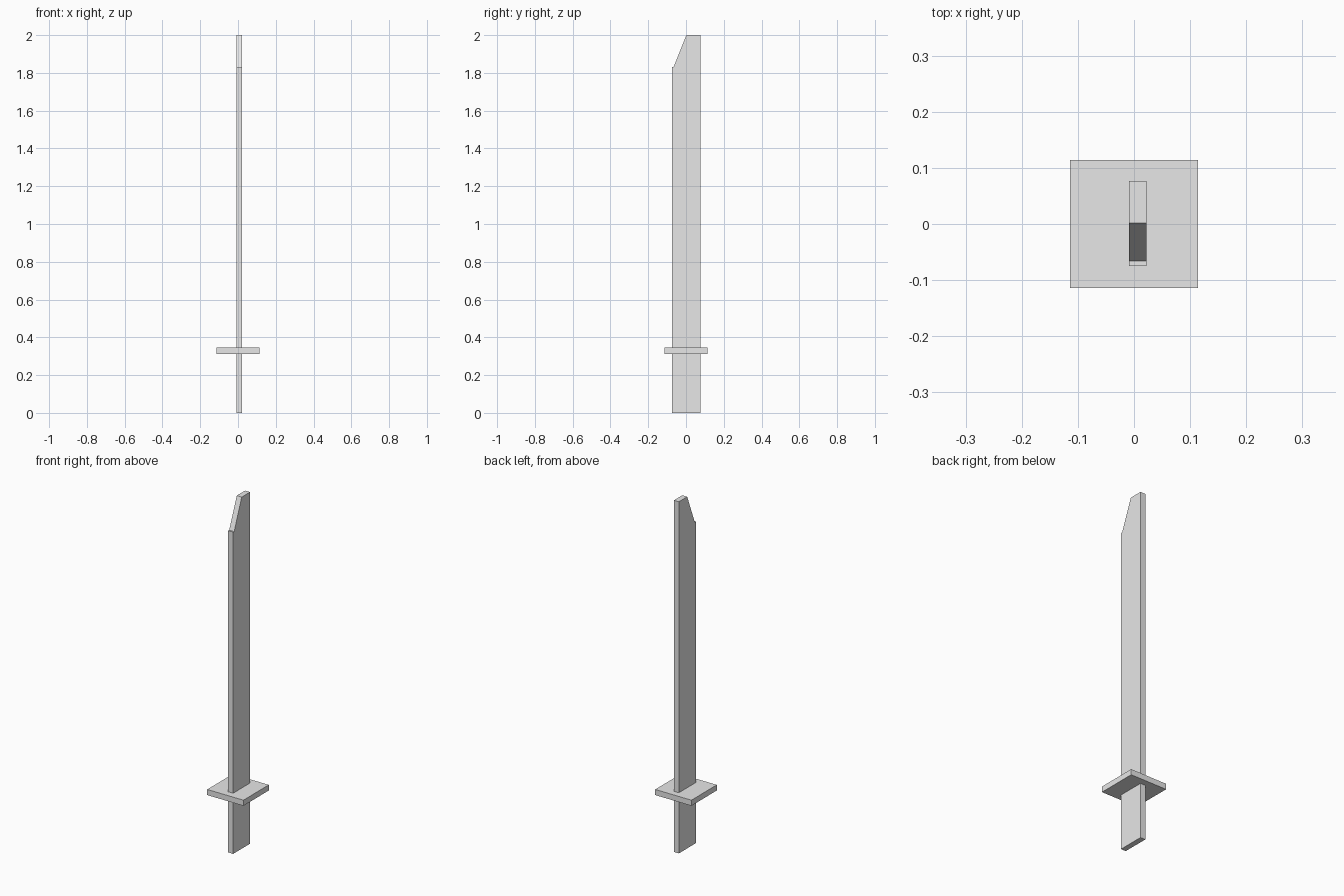
import bpy
import bmesh
from mathutils import Vector

cube = bpy.data.objects.get("Cube")
if cube:
    bpy.data.objects.remove(cube, do_unlink=True)

# One plain grey for the whole sword
grey = bpy.data.materials.new("light_grey")
grey.use_nodes = True
colour = (0.8, 0.8, 0.8, 1)
grey.diffuse_color = colour
grey.node_tree.nodes["Principled BSDF"].inputs["Base Color"].default_value = colour


def extrude_profile(name, profile, start, depth):
    """Extrude a flat outline of 3D points by the depth vector."""
    bm = bmesh.new()
    face = bm.faces.new([bm.verts.new(Vector(p) + Vector(start)) for p in profile])
    result = bmesh.ops.extrude_face_region(bm, geom=[face])
    moved = [g for g in result["geom"] if isinstance(g, bmesh.types.BMVert)]
    bmesh.ops.translate(bm, verts=moved, vec=depth)
    # The extrusion keeps the starting cap only when it is re-added
    if not face.is_valid:
        bmesh.ops.holes_fill(bm, edges=bm.edges[:])
    bmesh.ops.recalc_face_normals(bm, faces=bm.faces[:])
    mesh = bpy.data.meshes.new(name)
    bm.to_mesh(mesh)
    bm.free()
    mesh.materials.append(grey)
    obj = bpy.data.objects.new(name, mesh)
    bpy.context.collection.objects.link(obj)
    return obj


# Blade and handle: one slab with a slanted tip and a small step at the front
front, back, top, shoulder = -0.075, 0.077, 2.0, 1.83
blade_outline = [(0, front, 0), (0, back, 0), (0, back, top),
                 (0, 0.002, top), (0, -0.066, shoulder), (0, front, shoulder)]
extrude_profile("blade_and_handle", blade_outline, (-0.009, 0, 0), (0.031, 0, 0))

# Square hand guard
half = 0.114
guard_outline = [(-half, -half, 0), (half, -half, 0), (half, half, 0), (-half, half, 0)]
extrude_profile("hand_guard", guard_outline, (0, 0, 0.313), (0, 0, 0.032))
